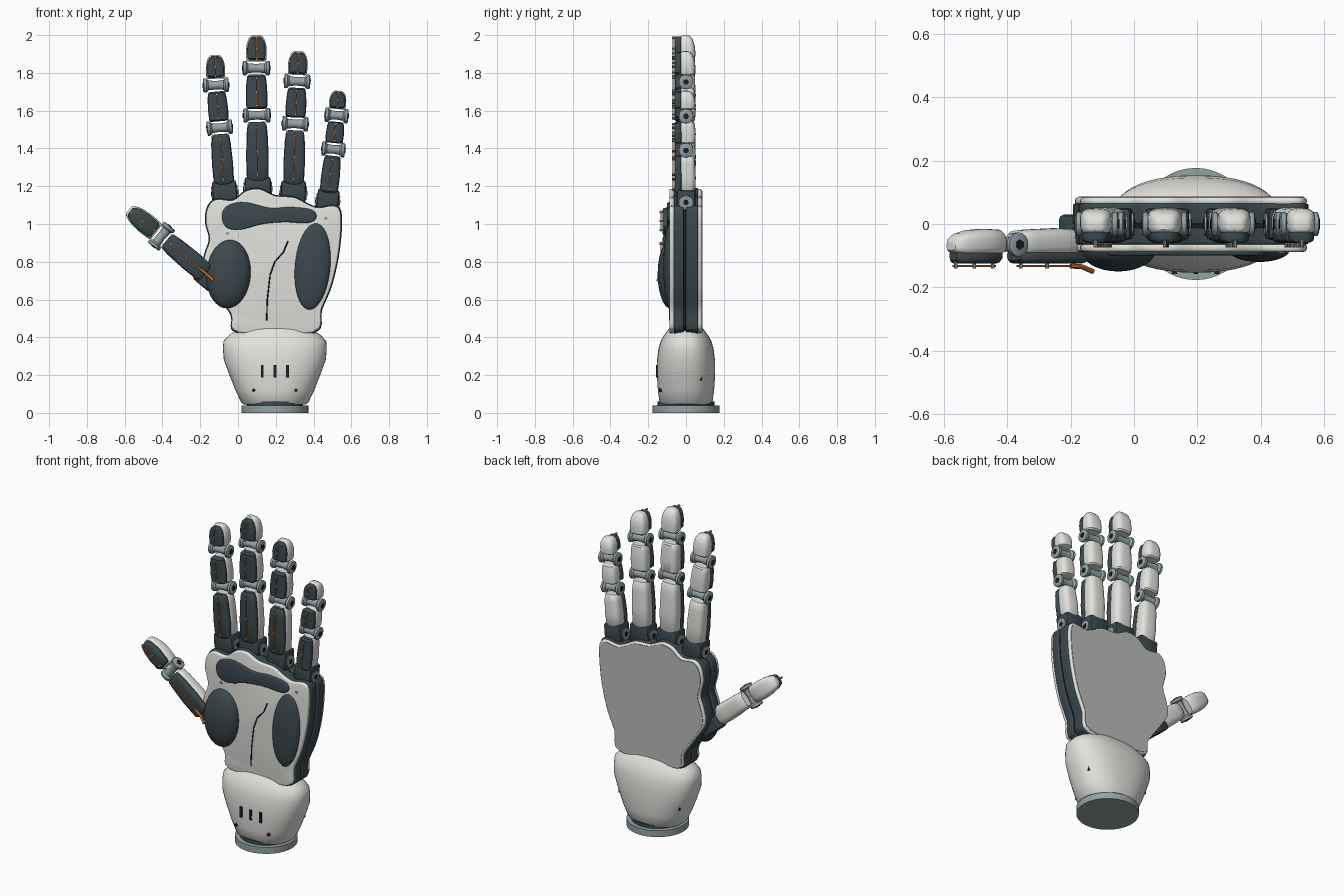
import bpy, bmesh, math
from mathutils import Matrix, Vector

if "Cube" in bpy.data.objects:
    bpy.data.objects.remove(bpy.data.objects["Cube"])

def material(name, r, g, b):
    m = bpy.data.materials.new(name)
    m.diffuse_color = (r, g, b, 1)
    m.use_nodes = True
    m.node_tree.nodes["Principled BSDF"].inputs["Base Color"].default_value = m.diffuse_color
    return m

WHITE = material("shell white", 0.76, 0.76, 0.73)
GREY = material("back plate grey", 0.50, 0.50, 0.49)
DARK = material("dark rubber", 0.045, 0.065, 0.075)
STEEL = material("joint steel", 0.30, 0.36, 0.38)
ORANGE = material("tendon orange", 0.50, 0.13, 0.02)
BLACK = material("slot black", 0.012, 0.015, 0.018)

def finish(name, bm, mat, matrix=Matrix(), bevel=0.0, segments=3):
    bmesh.ops.recalc_face_normals(bm, faces=bm.faces)
    if bevel:
        edges = [e for e in bm.edges if e.calc_face_angle(0) > 0.7]
        bmesh.ops.bevel(bm, geom=edges, offset=bevel, segments=segments, profile=0.5, affect='EDGES')
    me = bpy.data.meshes.new(name)
    bm.to_mesh(me)
    bm.free()
    me.materials.append(mat)
    me.shade_smooth()
    me.set_sharp_from_angle(angle=math.radians(38))
    ob = bpy.data.objects.new(name, me)
    ob.matrix_world = matrix
    bpy.context.collection.objects.link(ob)
    return ob

def loft(name, sections, mat, matrix=Matrix(), n=32):
    """Superelliptic rings: (height, half width, y min, y max, exponent)."""
    bm = bmesh.new()
    rings = []
    for t, w, y0, y1, p in sections:
        ring = []
        for i in range(n):
            a = 2 * math.pi * i / n
            c, s = math.cos(a), math.sin(a)
            x = math.copysign(abs(c) ** (2 / p), c) * w
            y = (y0 + y1) / 2 + math.copysign(abs(s) ** (2 / p), s) * (y1 - y0) / 2
            ring.append(bm.verts.new((x, y, t)))
        rings.append(ring)
    for a, b in zip(rings, rings[1:]):
        for i in range(n):
            bm.faces.new((a[i], a[(i + 1) % n], b[(i + 1) % n], b[i]))
    bm.faces.new(rings[0])
    bm.faces.new(rings[-1])
    return finish(name, bm, mat, matrix)

def smooth_outline(pts, steps=4):
    out, n = [], len(pts)
    for i in range(n):
        a, b, c, d = (Vector(pts[(i + k) % n]) for k in (-1, 0, 1, 2))
        for s in range(steps):
            t = s / steps
            out.append(0.5 * (2 * b + (c - a) * t + (2 * a - 5 * b + 4 * c - d) * t * t
                              + (3 * b - a - 3 * c + d) * t ** 3))
    return out

def slab(name, pts, y0, y1, mat, scale=1.0, centre=(0.19, 0.81), bevel=0.0):
    """Extrude an x-z outline from y0 to y1."""
    bm = bmesh.new()
    c = Vector(centre)
    pts = [c + (p - c) * scale for p in pts]
    face = bm.faces.new([bm.verts.new((p.x, y0, p.y)) for p in pts])
    ext = bmesh.ops.extrude_face_region(bm, geom=[face])
    bmesh.ops.translate(bm, vec=(0, y1 - y0, 0), verts=[v for v in ext["geom"] if isinstance(v, bmesh.types.BMVert)])
    return finish(name, bm, mat, bevel=bevel)

def box(name, centre, size, mat, matrix=Matrix(), bevel=0.0):
    bm = bmesh.new()
    bmesh.ops.create_cube(bm, size=1, matrix=Matrix.Translation(centre) @ Matrix.Diagonal((*size, 1)))
    return finish(name, bm, mat, matrix, bevel, 2)

def disc(name, centre, r, depth, axis, mat, matrix=Matrix(), n=20):
    bm = bmesh.new()
    rot = Vector((0, 0, 1)).rotation_difference(Vector(axis)).to_matrix().to_4x4()
    bmesh.ops.create_cone(bm, cap_ends=True, segments=n, radius1=r, radius2=r, depth=depth,
                          matrix=Matrix.Translation(centre) @ rot)
    return finish(name, bm, mat, matrix)

def wire(name, pts, r, mat):
    cu = bpy.data.curves.new(name, 'CURVE')
    cu.dimensions = '3D'
    cu.bevel_depth = r
    cu.bevel_resolution = 1
    sp = cu.splines.new('POLY')
    sp.points.add(len(pts) - 1)
    for q, p in zip(sp.points, pts):
        q.co = (*p, 1)
    cu.materials.append(mat)
    ob = bpy.data.objects.new(name, cu)
    bpy.context.collection.objects.link(ob)

def frame(a, b, y):
    """Local z along the bone, local y to the back of the hand."""
    z = Vector((b[0] - a[0], 0, b[1] - a[1])).normalized()
    yv = Vector((0, 1, 0))
    m = Matrix((yv.cross(z), yv, z)).transposed().to_4x4()
    m.translation = (a[0], y, a[1])
    return m

# Wrist ring and cuff
CX = 0.195
disc("wrist_ring", (CX, 0, 0.02), 0.177, 0.04, (0, 0, 1), STEEL, n=48)
disc("wrist_neck", (CX, 0, 0.045), 0.15, 0.03, (0, 0, 1), DARK, n=48)
cuff = [(0.045, .165, .13, 2.2), (0.055, .178, .14, 2.2), (0.12, .209, .149, 2.3), (0.2, .24, .154, 2.4),
        (0.28, .27, .153, 2.4), (0.34, .275, .146, 2.4), (0.38, .272, .134, 2.4), (0.41, .245, .117, 2.4),
        (0.44, .2, .095, 2.5), (0.46, .155, .075, 2.6), (0.466, .14, .06, 2.6)]
loft("cuff", [(z, w, -d, d, p) for z, w, d, p in cuff], WHITE, Matrix.Translation((CX, 0, 0)), 48)
for i in (-1, 0, 1):
    box("cuff_slot", (CX + i * 0.067, -0.152, 0.22), (0.015, 0.012, 0.065), BLACK)
for sx in (-1, 1):
    disc("cuff_screw", (CX + sx * 0.112, -0.133, 0.12), 0.009, 0.02, (0, 1, 0), BLACK, n=10)
    disc("rim_screw", (CX + sx * 0.125, -0.07, 0.457), 0.008, 0.02, (0, 1, 0), STEEL, n=10)
    box("cuff_latch", (CX + sx * 0.203, 0.08, 0.19), (0.016, 0.012, 0.035), BLACK)

# Palm layers
palm = smooth_outline([(.0, .42), (-.04, .52), (-.13, .65), (-.19, .75), (-.18, .84), (-.155, .92),
                       (-.175, 1.01), (-.165, 1.09), (-.12, 1.135), (-.03, 1.13), (.04, 1.18), (.115, 1.19),
                       (.195, 1.155), (.3, 1.145), (.37, 1.11), (.43, 1.09), (.515, 1.1), (.55, 1.05),
                       (.54, .865), (.5, .68), (.445, .545), (.4, .42)])
slab("palm_front_plate", palm, -0.088, -0.062, WHITE, 0.985, bevel=0.01)
slab("palm_core_front", palm, -0.064, -0.012, DARK, 1.0, bevel=0.006)
slab("palm_core_groove", palm, -0.02, 0.02, BLACK, 0.965)
slab("palm_core_back", palm, 0.0, 0.064, DARK, 1.0, bevel=0.006)
slab("palm_back_plate", palm, 0.06, 0.084, WHITE, 0.985, bevel=0.01)
slab("palm_back_inset", palm, 0.08, 0.087, GREY, 0.955)

# Soft palm pads, crease and screws
def dome(name, x, z, rx, rz, ry, tilt):
    bm = bmesh.new()
    m = (Matrix.Translation((x, -0.082, z)) @ Matrix.Rotation(math.radians(tilt), 4, 'Y')
         @ Matrix.Diagonal((rx, ry, rz, 1)))
    bmesh.ops.create_uvsphere(bm, u_segments=32, v_segments=20, radius=1, matrix=m)
    finish(name, bm, DARK)

dome("thumb_pad", -0.05, 0.735, 0.118, 0.182, 0.068, 4)
dome("little_finger_pad", 0.395, 0.775, 0.095, 0.232, 0.038, 5)
upper = smooth_outline([(-.085, 1.05), (-.05, 1.1), (.04, 1.115), (.17, 1.085), (.28, 1.09), (.39, 1.075),
                        (.415, 1.035), (.37, 1.005), (.25, 1.01), (.13, 1.0), (.01, .97), (-.065, .985)])
slab("upper_pad", upper, -0.1, -0.08, DARK, bevel=0.008)
wire("palm_crease", [(.265, -.087, .91), (.24, -.087, .85), (.195, -.087, .8), (.17, -.087, .73),
                     (.155, -.087, .6), (.152, -.087, .49)], 0.004, BLACK)
for x, z in ((-.055, .95), (.465, 1.03)):
    disc("palm_screw", (x, -0.088, z), 0.009, 0.008, (0, 1, 0), STEEL, n=10)

# Fingers
def hinge(m, w):
    """Spool with flared steel ends and a dark hexagonal socket on each side."""
    h = w + 0.012
    prof = [(-h, .03), (-h + .004, .038), (-h + .018, .038), (-h + .028, .026), (0, .022),
            (h - .028, .026), (h - .018, .038), (h - .004, .038), (h, .03)]
    side = m @ Matrix.Rotation(math.pi / 2, 4, 'Y')
    loft("hinge", [(t, r, -r, r, 2) for t, r in prof], STEEL, side, 24)
    for s in (-1, 1):
        disc("hinge_socket", (0, 0, s * h), 0.016, 0.006, (0, 0, 1), BLACK, side, 6)

def bone(a, b, y, w, start, tip):
    m = frame(a, b, y)
    L = math.hypot(b[0] - a[0], b[1] - a[1])
    s, e = start, (L if tip else L - 0.034)
    d = e - s
    if tip:
        shell = [(0, .82, -.028, .04), (.06, .95, -.034, .048), (.35, 1, -.036, .05), (.62, .95, -.036, .046),
                 (.84, .78, -.033, .036), (.95, .6, -.026, .024), (1, .4, -.018, .012)]
        pad = [(.04, .65), (.12, .85), (.45, .92), (.72, .8), (.88, .6), (.95, .35)]
    else:
        shell = [(0, .84, -.026, .04), (.05, .96, -.034, .048), (.4, 1, -.036, .052), (.8, .93, -.036, .048),
                 (.96, .84, -.034, .044), (1, .74, -.026, .036)]
        pad = [(0, .7), (.05, .92), (.4, 1.0), (.8, .9), (.95, .8), (1, .6)]
    loft("finger_shell", [(s + d * t, w * f, y0, y1, 3) for t, f, y0, y1 in shell], WHITE, m)
    k = len(pad) - 1
    loft("finger_pad", [(s + d * t, w * f * 0.98, -.05 if i in (0, k) else -.06, -.02, 3.2)
                        for i, (t, f) in enumerate(pad)], DARK, m)
    # tendon wire held by small pins
    box("tendon", (0, -0.068, s + d * 0.5), (0.007, 0.006, d * 0.9), ORANGE, m)
    for t in (.1, .5, .9):
        disc("tendon_pin", (0, -0.062, s + d * t), 0.006, 0.026, (0, 1, 0), STEEL, m, 8)

def finger(points, w, y, start):
    n = len(points) - 1
    for i in range(n):
        bone(points[i], points[i + 1], y, w * (1 - 0.04 * i), 0.034 if i else start, i == n - 1)
        if i:
            hinge(frame(points[i], points[i + 1], y), w)

fingers = [([(-.07, 1.165), (-.097, 1.51), (-.117, 1.735), (-.122, 1.895)], .056),
           ([(.105, 1.185), (.1, 1.575), (.097, 1.825), (.097, 2.0)], .060),
           ([(.293, 1.165), (.303, 1.53), (.313, 1.755), (.32, 1.915)], .057),
           ([(.475, 1.12), (.505, 1.395), (.522, 1.575), (.532, 1.705)], .050)]
for pts, w in fingers:
    finger(pts, w, 0, 0.045)
    m = frame(pts[0], pts[1], 0)
    # knuckle block with side discs
    box("knuckle", (0, 0, 0.005), (w * 2.3, 0.1, 0.12), DARK, m, 0.014)
    for s in (-1, 1):
        disc("knuckle_disc", (s * w * 1.15, 0, 0), 0.036, 0.012, (1, 0, 0), STEEL, m)
        disc("knuckle_socket", (s * (w * 1.15 + .006), 0, 0), 0.015, 0.006, (1, 0, 0), BLACK, m, 6)

# Thumb with its mount on the palm edge
thumb = [(-.155, .725), (-.405, .935), (-.578, 1.075)]
finger(thumb, .058, -0.065, 0.02)
box("thumb_mount", (0, 0.045, 0.0), (0.13, 0.1, 0.12), DARK, frame(thumb[0], thumb[1], -0.065), 0.015)
wire("thumb_tendon", [(-.13, -.15, .70), (-.165, -.135, .735), (-.2, -.133, .763)], 0.008, ORANGE)
